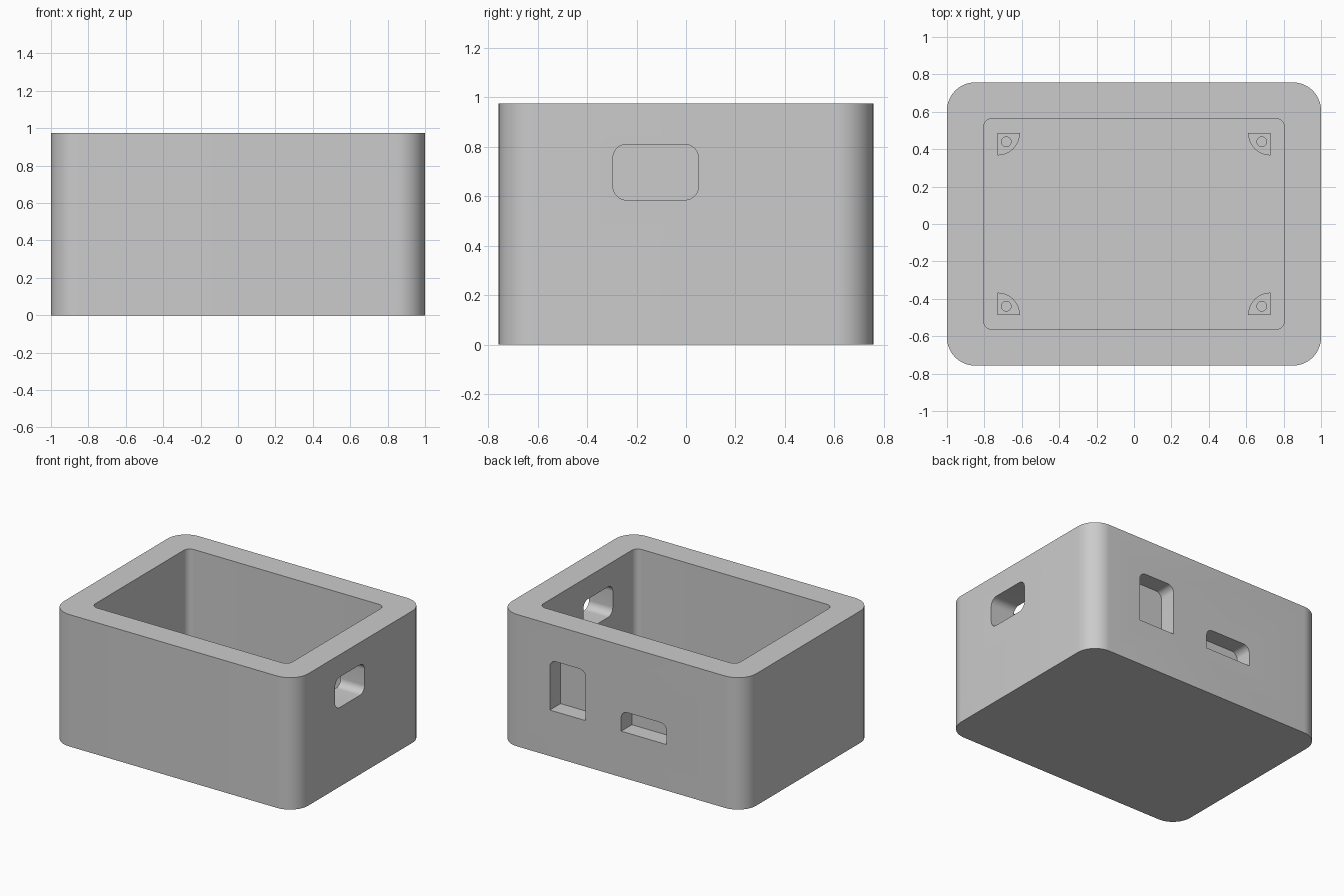
import bpy, bmesh
from math import sin, cos, pi

cube = bpy.data.objects.get("Cube")
if cube:
    bpy.data.objects.remove(cube, do_unlink=True)

grey = bpy.data.materials.new("light grey plastic")
grey.use_nodes = True
colour = (0.6, 0.6, 0.6, 1)
grey.diffuse_color = colour
grey.node_tree.nodes["Principled BSDF"].inputs["Base Color"].default_value = colour

# Extrusion directions: outline (u, v) plus depth w to x, y, z
AXES = {
    "z": lambda u, v, w: (u, v, w),
    "x": lambda u, v, w: (w, u, v),
    "y": lambda u, v, w: (u, w, v),
}


def arc(cu, cv, r, start, steps=12, sweep=pi / 2):
    return [(cu + r * cos(start + sweep * i / steps),
             cv + r * sin(start + sweep * i / steps)) for i in range(steps + 1)]


def rounded(u0, u1, v0, v1, r, square_bottom=False):
    top = arc(u1 - r, v1 - r, r, 0) + arc(u0 + r, v1 - r, r, pi / 2)
    if square_bottom:
        return top + [(u0, v0), (u1, v0)]
    return top + arc(u0 + r, v0 + r, r, pi) + arc(u1 - r, v0 + r, r, 1.5 * pi)


def prism(name, outline, w0, w1, axis="z"):
    bm = bmesh.new()
    place = AXES[axis]
    rings = [[bm.verts.new(place(u, v, w)) for u, v in outline] for w in (w0, w1)]
    for ring in rings:
        bm.faces.new(ring)
    n = len(outline)
    for i in range(n):
        j = (i + 1) % n
        bm.faces.new((rings[0][i], rings[0][j], rings[1][j], rings[1][i]))
    bmesh.ops.recalc_face_normals(bm, faces=bm.faces)
    mesh = bpy.data.meshes.new(name)
    bm.to_mesh(mesh)
    bm.free()
    mesh.materials.append(grey)
    obj = bpy.data.objects.new(name, mesh)
    bpy.context.collection.objects.link(obj)
    return obj


def select(obj):
    bpy.ops.object.select_all(action="DESELECT")
    obj.select_set(True)
    bpy.context.view_layer.objects.active = obj


def cut(obj, cutter):
    mod = obj.modifiers.new("cut", "BOOLEAN")
    mod.operation = "DIFFERENCE"
    mod.solver = "EXACT"
    mod.object = cutter
    select(obj)
    bpy.ops.object.modifier_apply(modifier=mod.name)
    bpy.data.objects.remove(cutter, do_unlink=True)


def smooth(obj):
    select(obj)
    bpy.ops.object.shade_smooth_by_angle(angle=pi / 6)


HEIGHT, FLOOR, POST_TOP = 0.975, 0.19, 0.3
BACK = 0.757

# Case body with open cavity
case = prism("case", rounded(-1, 1, -BACK, BACK, 0.15), 0, HEIGHT)
cut(case, prism("cavity", rounded(-0.805, 0.805, -0.565, 0.565, 0.05), FLOOR, 1.2))

# Side opening through the wall
cut(case, prism("side_opening", rounded(-0.295, 0.05, 0.585, 0.81, 0.055), 0.7, 1.1, "x"))

# Two blind sockets in the back wall, square at the bottom
for u0, u1, top in ((0.29, 0.583, 0.71), (-0.372, 0, 0.49)):
    cut(case, prism("back_socket", rounded(u0, u1, 0.34, top, 0.05, True),
                    BACK - 0.125, 0.9, "y"))
smooth(case)

# Quarter-round mounting posts with screw holes
for sx, side in ((1, "left"), (-1, "right")):
    for sy, end in ((1, "back"), (-1, "front")):
        quarter = [(0.73, 0.487)] + arc(0.73, 0.487, 0.12, pi)
        post = prism(f"{end}_{side}_post", [(sx * u, sy * v) for u, v in quarter],
                     FLOOR - 0.01, POST_TOP)
        hole = arc(sx * 0.683, sy * 0.44, 0.026, 0, 24, 2 * pi)[:-1]
        cut(post, prism("screw_hole", hole, FLOOR, 0.5))
        smooth(post)
